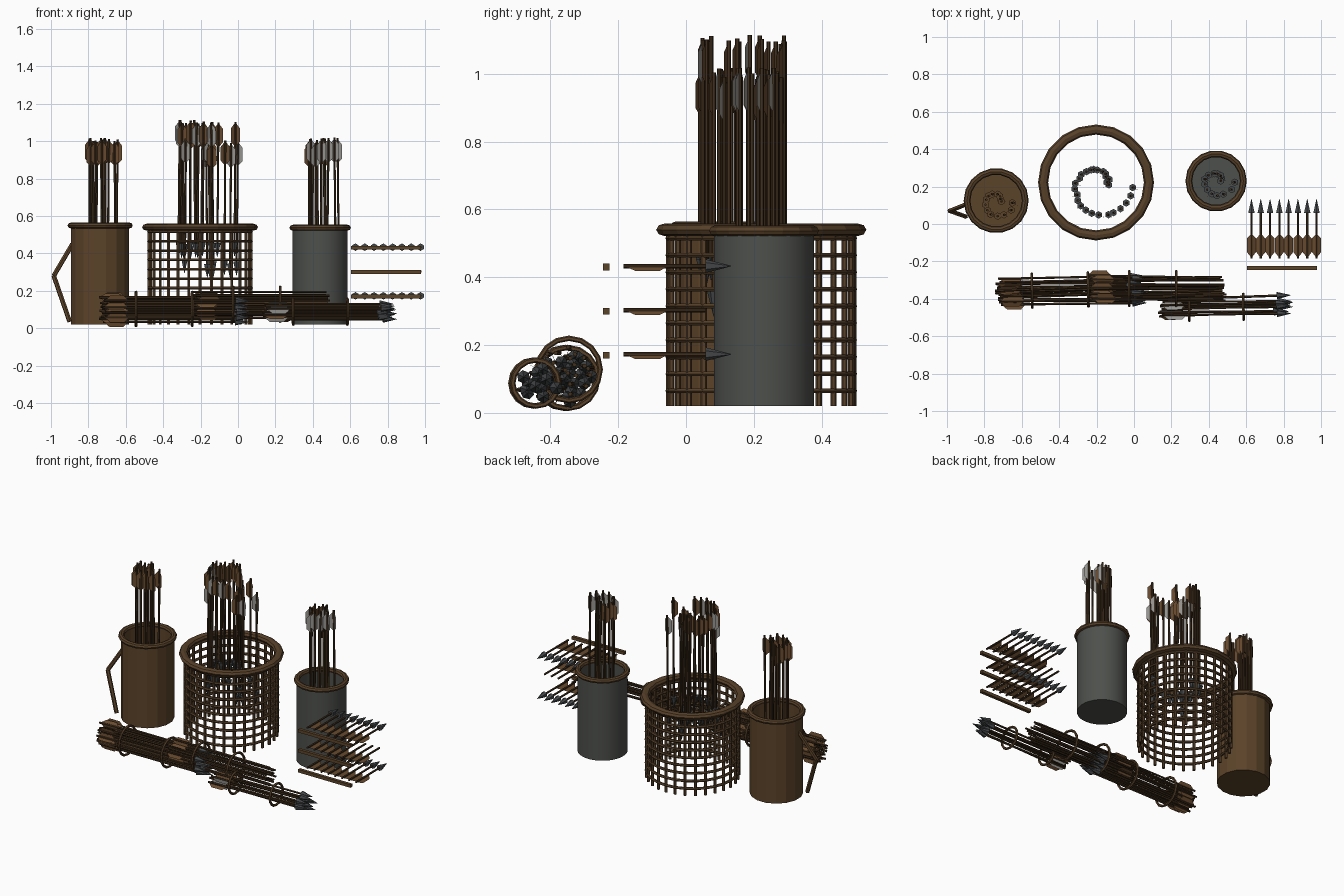
import bpy, bmesh, math, random
from mathutils import Matrix, Vector

if "Cube" in bpy.data.objects:
    bpy.data.objects.remove(bpy.data.objects["Cube"])

random.seed(4)
R, T = Matrix.Rotation, Matrix.Translation


def material(name, c):
    m = bpy.data.materials.new(name)
    m.diffuse_color = (*c, 1)
    m.use_nodes = True
    m.node_tree.nodes["Principled BSDF"].inputs["Base Color"].default_value = m.diffuse_color
    return m


LEATHER = material("leather brown", (0.105, 0.056, 0.022))
WICKER = material("wicker brown", (0.095, 0.052, 0.022))
SHAFT = material("dark shaft wood", (0.055, 0.030, 0.013))
METAL = material("quiver grey", (0.075, 0.080, 0.072))
HEAD = material("arrowhead grey", (0.060, 0.065, 0.068))
FEATHER = material("brown feather", (0.14, 0.070, 0.028))
PALE = material("pale feather", (0.32, 0.31, 0.29))


def finish(bm, name, mats, smooth=False):
    bmesh.ops.recalc_face_normals(bm, faces=bm.faces)
    me = bpy.data.meshes.new(name)
    bm.to_mesh(me)
    bm.free()
    for m in mats:
        me.materials.append(m)
    ob = bpy.data.objects.new(name, me)
    bpy.context.collection.objects.link(ob)
    if smooth:
        bpy.context.view_layer.objects.active = ob
        ob.select_set(True)
        bpy.ops.object.shade_smooth_by_angle(angle=math.radians(40))
        ob.select_set(False)
    return ob


def sweep_rings(bm, rings, closed):
    """Skin a list of equal-length vertex rings."""
    vs = [[bm.verts.new(p) for p in r] for r in rings]
    n, k = len(vs), len(vs[0])
    for i in range(n if closed else n - 1):
        a, b = vs[i], vs[(i + 1) % n]
        for j in range(k):
            bm.faces.new((a[j], a[(j + 1) % k], b[(j + 1) % k], b[j]))


def torus(bm, M, major, minor, height, seg=16, sides=6):
    sweep_rings(bm, [[M @ Vector(((major + minor * math.cos(b)) * math.cos(a),
                                  (major + minor * math.cos(b)) * math.sin(a),
                                  height * math.sin(b)))
                      for b in [math.tau * j / sides for j in range(sides)]]
                     for a in [math.tau * i / seg for i in range(seg)]], True)


def rod(bm, p, q, r, sides=6, r2=None):
    p, q = Vector(p), Vector(q)
    M = T((p + q) / 2) @ (q - p).to_track_quat('Z', 'Y').to_matrix().to_4x4()
    return bmesh.ops.create_cone(bm, cap_ends=True, segments=sides, radius1=r,
                                 radius2=r if r2 is None else r2,
                                 depth=(q - p).length, matrix=M)["verts"]


def paint(verts, idx):
    for f in {f for v in verts for f in v.link_faces}:
        f.material_index = idx


ARROW_MATS = [SHAFT, HEAD, FEATHER, PALE, LEATHER]


def arrow(bm, M, length, head=1, vane=2):
    """Arrow along local +Z: nock at 0, point at length; head 0 = none."""
    end = length - 0.075
    new = rod(bm, (0, 0, 0), (0, 0, end), 0.0065)
    if head:
        tip = rod(bm, (0, 0, end), (0, 0, length), 0.02, 6, 0.001)
        paint(tip, head)
        new = new + tip
    for ang in (math.radians(30), math.radians(150)):
        d = Vector((math.cos(ang), math.sin(ang), 0))
        pts = [d * w + Vector((0, 0, z)) for w, z in
               ((0.004, 0.008), (0.028, 0.035), (0.028, 0.108), (0.004, 0.13))]
        vv = [bm.verts.new(p) for p in pts]
        bm.faces.new(vv).material_index = vane
        new = new + vv
    bmesh.ops.transform(bm, matrix=M, verts=new)


def quiver(name, x, y, r, top, seg, mat, smooth):
    bm = bmesh.new()
    prof = [(0.0005, 0.02), (r, 0.02), (r, top), (r - 0.014, top),
            (r - 0.014, 0.035), (0.0005, 0.035)]
    sweep_rings(bm, [[(x + pr * math.cos(a), y + pr * math.sin(a), z) for pr, z in prof]
                     for a in [math.tau * (i + 0.5) / seg for i in range(seg)]], True)
    finish(bm, name, [mat], smooth)
    bm = bmesh.new()
    torus(bm, T((x, y, top - 0.003)), r - 0.002, 0.018, 0.016, 18, 8)
    finish(bm, name + "_rim", [WICKER])


def swirl(name, x, y, r0, r1, n, top, length, head, pale, drop=0.0):
    """Point-down arrows standing along a spiral."""
    bm = bmesh.new()
    for i in range(n):
        t = i / (n - 1)
        a, r = math.radians(5 + 352 * t), r0 + (r1 - r0) * t
        z = top - (drop if random.random() < 0.3 else 0) - random.uniform(0, 0.03)
        tilt = R(random.uniform(-0.012, 0.012), 4, 'Y')
        M = T((x + r * math.cos(a), y + r * math.sin(a), z)) @ tilt @ R(math.pi, 4, 'X')
        arrow(bm, M, length, head, 3 if random.random() < pale else 2)
    finish(bm, name, ARROW_MATS)


# Leather quiver with its side strap
quiver("leather_quiver", -0.737, 0.125, 0.158, 0.552, 16, LEATHER, False)
bm = bmesh.new()
strap = [(-0.885, 0.11, 0.45), (-0.985, 0.07, 0.28), (-0.9, 0.04, 0.035)]
for p, q in zip(strap, strap[1:]):
    rod(bm, p, q, 0.013)
finish(bm, "quiver_strap", [LEATHER])

# Grey quiver
quiver("grey_quiver", 0.439, 0.23, 0.148, 0.54, 32, METAL, True)

# Open woven basket
bx, by, br = -0.203, 0.222, 0.272
bm = bmesh.new()
for i in range(28):
    a = math.tau * i / 28
    c, s = br * math.cos(a), br * math.sin(a)
    rod(bm, (bx + c, by + s, 0.02), (bx + c, by + s, 0.54), 0.009)
finish(bm, "basket_staves", [WICKER])
bm = bmesh.new()
for i in range(10):
    torus(bm, T((bx, by, 0.065 + 0.05 * i)), br + 0.001, 0.01, 0.008, 28)
finish(bm, "basket_weave", [WICKER])
bm = bmesh.new()
torus(bm, T((bx, by, 0.54)), 0.283, 0.027, 0.019, 20, 8)
finish(bm, "basket_rim", [WICKER])

# Standing arrows
swirl("leather_quiver_arrows", -0.735, 0.118, 0.025, 0.092, 14, 1.02, 0.72, 4, 0)
swirl("grey_quiver_arrows", 0.44, 0.228, 0.025, 0.092, 14, 1.02, 0.72, 1, 0.5)
swirl("basket_arrows", -0.19, 0.205, 0.05, 0.19, 26, 1.115, 0.72, 1, 0.25, 0.1)


# Tied bundles lying on the ground
def bundle(name, x, y, z, radius, n, length, head, pale, yaw, ties, tie_r):
    base = T((x, y, z)) @ R(yaw, 4, 'Z') @ R(math.pi / 2, 4, 'Y')
    bm = bmesh.new()
    for i in range(n):
        a, r = i * 2.39996, radius * math.sqrt((i + 0.5) / n)
        M = base @ T((r * math.cos(a), r * math.sin(a), random.uniform(0, 0.035)))
        M = M @ R(random.uniform(-0.02, 0.02), 4, 'X') @ R(random.uniform(0, math.tau), 4, 'Z')
        arrow(bm, M, length, head, 3 if random.random() < pale else 2)
    finish(bm, name + "_arrows", ARROW_MATS)
    bm = bmesh.new()
    for d in ties:
        torus(bm, base @ T((0, 0, d)), tie_r, 0.008, 0.008, 16)
    finish(bm, name + "_ties", [WICKER])


bundle("left_bundle", -0.745, -0.36, 0.103, 0.074, 24, 0.78, 1, 0, 0.02, (0.2, 0.5), 0.09)
bundle("middle_bundle", -0.255, -0.345, 0.128, 0.074, 22, 0.79, 0, 0, 0.0, (0.23, 0.48), 0.092)
bundle("right_bundle", 0.125, -0.452, 0.088, 0.05, 12, 0.69, 1, 0.6, 0.02, (0.17, 0.46), 0.068)

# Rack bars with short arrows; the middle row has no points
bm_bar, bm = bmesh.new(), bmesh.new()
for z, head in ((0.43, 1), (0.30, 0), (0.17, 1)):
    bmesh.ops.create_cube(bm_bar, size=1, matrix=T((0.791, -0.235, z))
                          @ Matrix.Diagonal((0.376, 0.02, 0.02, 1)))
    for i in range(8):
        arrow(bm, T((0.628 + 0.0497 * i, -0.185, z + 0.003)) @ R(-math.pi / 2, 4, 'X'), 0.318, head)
finish(bm_bar, "rack_bars", [LEATHER])
finish(bm, "rack_arrows", ARROW_MATS)
